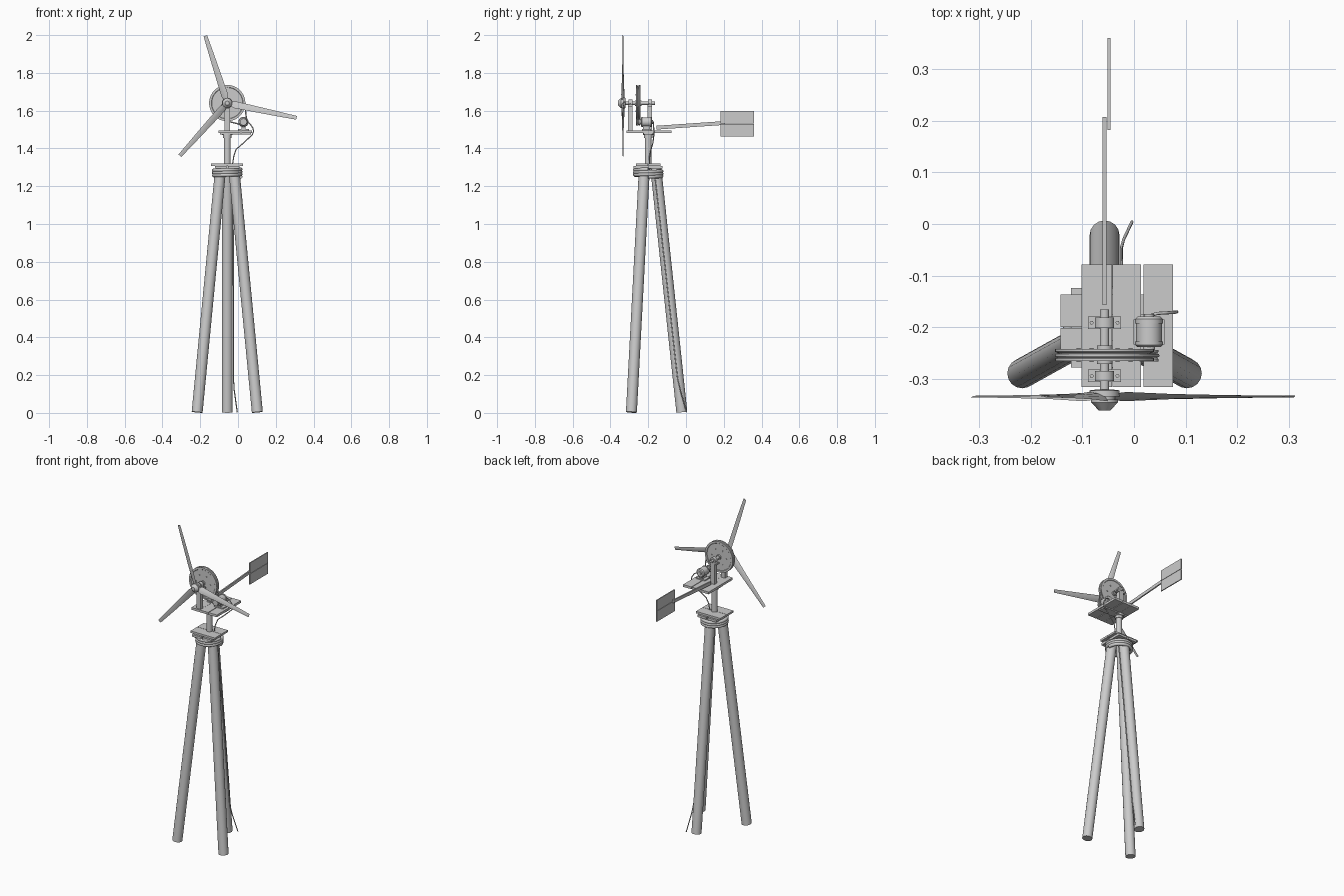
import bpy, bmesh, math
from mathutils import Vector

if "Cube" in bpy.data.objects:
    bpy.data.objects.remove(bpy.data.objects["Cube"])

grey = bpy.data.materials.new("plain grey")
grey.diffuse_color = (0.6, 0.6, 0.6, 1)
grey.use_nodes = True
grey.node_tree.nodes["Principled BSDF"].inputs["Base Color"].default_value = grey.diffuse_color

AX, AY = -0.057, -0.2      # mast axis
HUB = 1.64                 # rotor shaft height
MX, MZ = 0.029, 1.54       # generator axis


def finish(name, bm, smooth=True):
    bmesh.ops.recalc_face_normals(bm, faces=bm.faces[:])
    me = bpy.data.meshes.new(name)
    bm.to_mesh(me)
    bm.free()
    ob = bpy.data.objects.new(name, me)
    bpy.context.collection.objects.link(ob)
    me.materials.append(grey)
    if smooth:
        bpy.ops.object.select_all(action='DESELECT')
        ob.select_set(True)
        bpy.context.view_layer.objects.active = ob
        bpy.ops.object.shade_smooth_by_angle(angle=math.radians(35))
    return ob


def box(name, lo, hi):
    bm = bmesh.new()
    bmesh.ops.create_cube(bm, size=1)
    for v in bm.verts:
        v.co = Vector([(a + b) / 2 + c * (b - a) for a, b, c in zip(lo, hi, v.co)])
    return finish(name, bm, False)


def lathe(name, start, axis, profile, sides=24):
    """Spin (distance along axis, radius) pairs into a closed solid."""
    start, axis = Vector(start), Vector(axis).normalized()
    u = axis.orthogonal().normalized()
    w = axis.cross(u)
    bm = bmesh.new()
    rings = []
    for d, r in profile:
        rings.append([bm.verts.new(start + axis * d + r * (
            u * math.cos(2 * math.pi * i / sides) + w * math.sin(2 * math.pi * i / sides)))
            for i in range(sides)])
    for a, b in zip(rings, rings[1:]):
        for i in range(sides):
            j = (i + 1) % sides
            bm.faces.new((a[i], a[j], b[j], b[i]))
    bm.faces.new(rings[0])
    bm.faces.new(rings[-1])
    return finish(name, bm)


def rod(name, p, q, r, r2=None, sides=20):
    d = Vector(q) - Vector(p)
    return lathe(name, p, d, [(0, r), (d.length, r if r2 is None else r2)], sides)


def tube(name, pts, r, cyclic=False):
    cu = bpy.data.curves.new(name, 'CURVE')
    cu.dimensions = '3D'
    cu.bevel_depth, cu.bevel_resolution, cu.use_fill_caps = r, 2, True
    sp = cu.splines.new('POLY')
    sp.points.add(len(pts) - 1)
    for p, c in zip(sp.points, pts):
        p.co = (*c, 1)
    sp.use_cyclic_u = cyclic
    sp.use_smooth = True
    ob = bpy.data.objects.new(name, cu)
    bpy.context.collection.objects.link(ob)
    cu.materials.append(grey)
    bpy.ops.object.select_all(action='DESELECT')
    ob.select_set(True)
    bpy.context.view_layer.objects.active = ob
    bpy.ops.object.convert(target='MESH')


# tripod legs
for name, deg in (("rear_leg", 90), ("left_leg", 210), ("right_leg", 330)):
    c, s = math.cos(math.radians(deg)), math.sin(math.radians(deg))
    rod(name, (AX + .184 * c, AY + .178 * s, .0035), (AX + .04 * c, AY + .04 * s, 1.297), .029, sides=16)

# rope wound round the top of the legs
tube("leg_rope", [(AX + .071 * math.cos(t * math.pi / 16), AY + .071 * math.sin(t * math.pi / 16),
                   1.25 + .04 * t / 96) for t in range(97)], .0098)

# lower platform: two boards on two cross battens
for i, (y0, y1) in enumerate(((-.265, -.201), (-.199, -.136))):
    box(f"lower_board_{i}", (-.142, y0, 1.308), (.026, y1, 1.32))
for i, x in enumerate((-.122, -.052)):
    box(f"lower_batten_{i}", (x, -.278, 1.294), (x + .06, -.124, 1.308))

# mast and its collar
rod("mast", (AX, AY, 1.29), (AX, AY, 1.482), .018)
lathe("mast_collar", (AX, AY, 1.455), (0, 0, 1), [(0, .022), (.015, .022), (.015, .028), (.027, .028)])

# upper platform: three boards
for i, (x0, x1) in enumerate(((-.102, -.043), (-.042, .014), (.018, .075))):
    box(f"upper_board_{i}", (x0, -.315, 1.482), (x1, -.078, 1.496))
box("upper_batten", (-.095, -.225, 1.475), (.068, -.175, 1.482))

# bearing posts with pillow blocks
for name, y in (("front", -.294), ("rear", -.191)):
    box(name + "_post", (AX - .014, y - .012, 1.494), (AX + .014, y + .012, HUB - .018))
    box(name + "_bearing_base", (AX - .032, y - .012, HUB - .018), (AX + .032, y + .012, HUB - .008))
    rod(name + "_bearing", (AX, y - .01, HUB), (AX, y + .01, HUB), .019)
    for k in (-1, 1):
        rod(f"{name}_bearing_bolt_{k}", (AX + k * .025, y, HUB - .008), (AX + k * .025, y, HUB - .003), .004, sides=6)

# main shaft and large grooved wheel
rod("main_shaft", (AX, -.34, HUB), (AX, -.165, HUB), .009)
lathe("drive_wheel", (AX, -.271, HUB), (0, 1, 0),
      [(0, .015), (.008, .015), (.008, .082), (.006, .084), (.006, .096), (.011, .096), (.014, .089),
       (.021, .089), (.024, .096), (.029, .096), (.029, .084), (.027, .082), (.027, .015), (.036, .015)], 40)
for i in range(6):
    a = i * math.pi / 3
    x, z = AX + .05 * math.cos(a), HUB + .05 * math.sin(a)
    rod(f"wheel_bolt_{i}", (x, -.267, z), (x, -.24, z), .004, sides=6)

# generator, its pulley and bracket
lathe("generator", (MX, -.245, MZ), (0, 1, 0),
      [(0, .012), (.007, .012), (.007, .023), (.011, .027), (.018, .027), (.018, .025), (.052, .025),
       (.052, .027), (.061, .027), (.066, .022), (.066, .01), (.071, .01)])
lathe("generator_pulley", (MX, -.266, MZ), (0, 1, 0),
      [(0, .018), (.005, .018), (.008, .014), (.015, .014), (.018, .018), (.022, .018)])
box("generator_bracket", (MX - .011, -.228, 1.5), (MX + .011, -.19, MZ - .018))
box("generator_base", (MX - .03, -.233, 1.496), (MX + .03, -.185, 1.503))

# belt around both wheels
dx, dz = MX - AX, MZ - HUB
ang, phi = math.atan2(dz, dx), math.acos((.092 - .017) / math.hypot(dx, dz))
belt = []
for i in range(41):
    a = ang + phi + (2 * math.pi - 2 * phi) * i / 40
    belt.append((AX + .092 * math.cos(a), -.2545, HUB + .092 * math.sin(a)))
for i in range(13):
    a = ang - phi + 2 * phi * i / 12
    belt.append((MX + .017 * math.cos(a), -.2545, MZ + .017 * math.sin(a)))
tube("drive_belt", belt, .0035, True)

# rotor hub with nose cone
lathe("rotor_hub", (AX, -.32, HUB), (0, -1, 0),
      [(0, .014), (.002, .029), (.014, .029), (.014, .02), (.02, .02), (.02, .026), (.025, .026), (.041, .011)], 16)

# three tapered, twisted blades
SECTION = [(-.5, 0), (-.2, .5), (.15, .5), (.5, 0), (.15, -.35), (-.2, -.35)]
for n, deg in enumerate((108, -12, 228)):
    a = math.radians(deg)
    span = Vector((math.cos(a), 0, math.sin(a)))
    chord = Vector((-math.sin(a), 0, math.cos(a)))
    bm = bmesh.new()
    rings = []
    for r, c, th, pitch in ((.012, .022, .008, 28), (.04, .041, .007, 26), (.13, .035, .005, 17),
                            (.25, .028, .004, 11), (.375, .02, .003, 8)):
        p = math.radians(pitch)
        ring = []
        for u, v in SECTION:
            u, v = u * c, v * th
            off = chord * (u * math.cos(p) - v * math.sin(p))
            y = -.334 + u * math.sin(p) + v * math.cos(p)
            ring.append(bm.verts.new(Vector((AX, y, HUB)) + span * r + off))
        rings.append(ring)
    for p, q in zip(rings, rings[1:]):
        for i in range(6):
            j = (i + 1) % 6
            bm.faces.new((p[i], p[j], q[j], q[i]))
    bm.faces.new(rings[0])
    bm.faces.new(rings[-1])
    finish(f"rotor_blade_{n}", bm)

# tail boom, a slightly rising bar
boom = box("tail_boom", (AX - .004, -.157, 1.5), (AX + .004, .207, 1.52))
for v in boom.data.vertices:
    v.co.z += .025 * (v.co.y + .157) / .364

# tail vane: two boards
box("tail_vane_lower", (-.051, .182, 1.464), (-.045, .36, 1.53))
box("tail_vane_upper", (-.051, .182, 1.532), (-.045, .36, 1.598))

# power cable from generator down the rear leg
tube("power_cable", [(MX, -.178, MZ), (.045, -.173, 1.54), (.062, -.172, 1.532), (.078, -.171, 1.51),
                     (.083, -.17, 1.49), (.075, -.17, 1.472), (.03, -.175, 1.43), (-.01, -.185, 1.395),
                     (-.022, -.192, 1.36), (-.03, -.195, 1.31), (-.026, -.164, 1.24), (-.025, -.11, .76),
                     (-.024, -.045, .18), (-.02, -.03, .12), (-.004, .004, .004)], .003)
